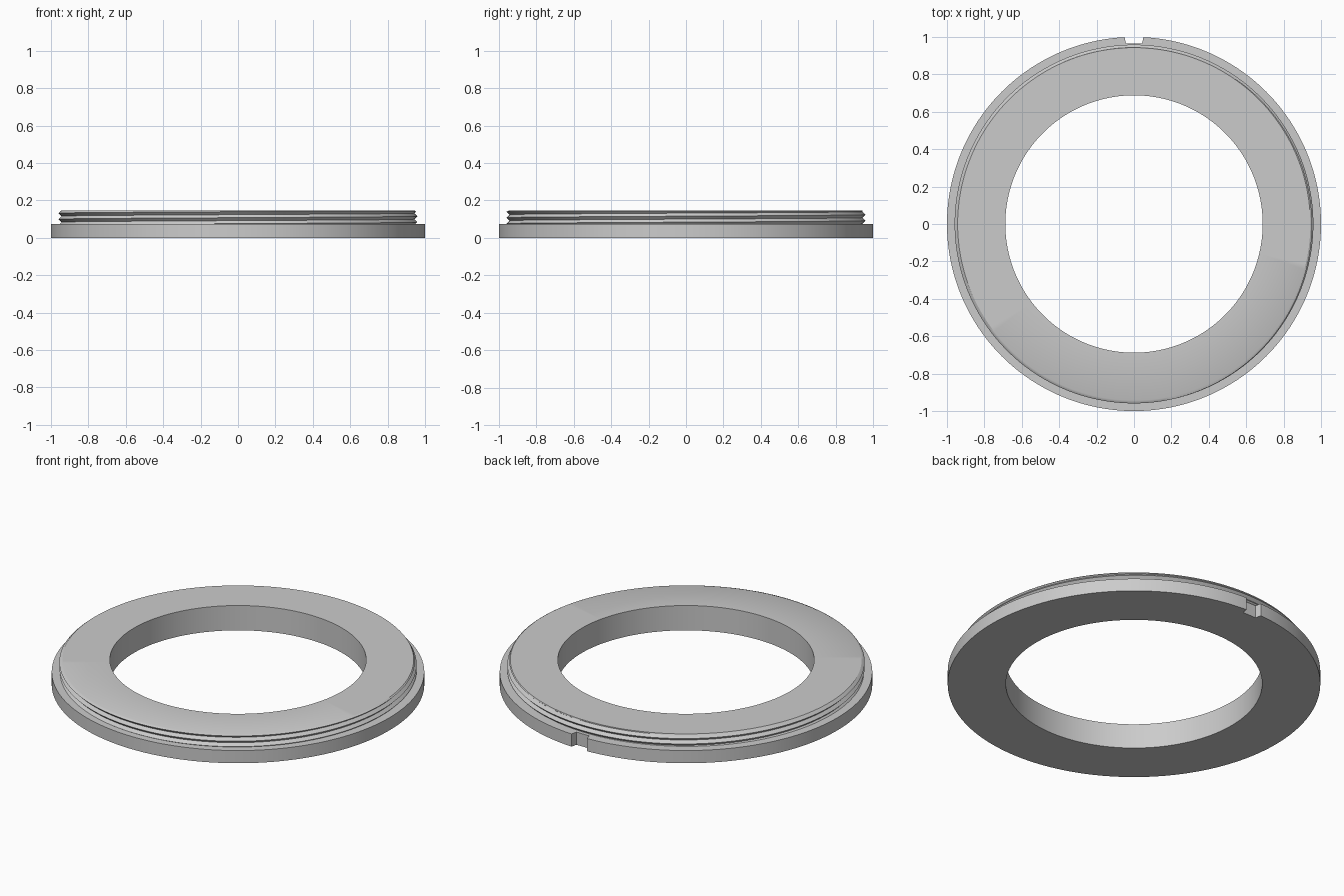
import bpy, bmesh
from math import cos, sin, pi

cube = bpy.data.objects.get("Cube")
if cube:
    bpy.data.objects.remove(cube, do_unlink=True)

SEGMENTS = 192
INNER, FLANGE, ROOT, CREST = 0.688, 1.0, 0.943, 0.959
FLANGE_TOP, THREAD_TOP, TOP = 0.075, 0.141, 0.147
PITCH, START = 0.032, 0.116

grey = bpy.data.materials.new("plain grey")
grey.use_nodes = True
colour = (0.6, 0.6, 0.6, 1)
grey.diffuse_color = colour
grey.node_tree.nodes["Principled BSDF"].inputs["Base Color"].default_value = colour


def thread_radius(z, turn):
    """Triangle wave that climbs one pitch per turn."""
    phase = ((z - START) / PITCH - turn) % 1
    return ROOT + (CREST - ROOT) * abs(1 - 2 * phase)


def section(turn):
    """Radius and height pairs of the ring at one angle."""
    points = [(INNER, 0), (FLANGE, 0), (FLANGE, FLANGE_TOP)]
    for k in range(-6, 6):
        z = START + PITCH * (k / 2 + turn)
        z = min(max(z, FLANGE_TOP), THREAD_TOP)
        points.append((thread_radius(z, turn), z))
    return points + [(ROOT, TOP), (INNER, TOP)]


def finish(bm, name):
    bmesh.ops.recalc_face_normals(bm, faces=bm.faces)
    mesh = bpy.data.meshes.new(name)
    bm.to_mesh(mesh)
    bm.free()
    obj = bpy.data.objects.new(name, mesh)
    bpy.context.collection.objects.link(obj)
    mesh.materials.append(grey)
    return obj


# Flanged ring with a helical thread on its collar
bm = bmesh.new()
columns = []
for i in range(SEGMENTS + 1):
    turn = i / SEGMENTS
    a = 2 * pi * turn
    columns.append([bm.verts.new((r * cos(a), r * sin(a), z)) for r, z in section(turn)])
for left, right in zip(columns, columns[1:]):
    for j in range(len(left)):
        k = (j + 1) % len(left)
        bm.faces.new((left[j], right[j], right[k], left[k]))
bmesh.ops.remove_doubles(bm, verts=bm.verts, dist=0.00002)
ring = finish(bm, "threaded_ring")

# Flared key notch through the back of the flange
bm = bmesh.new()
outline = [(-0.043, 0.964), (0.043, 0.964), (0.055, 1.02), (-0.055, 1.02)]
base = bm.faces.new([bm.verts.new((x, y, -0.05)) for x, y in outline])
extruded = bmesh.ops.extrude_face_region(bm, geom=[base])["geom"]
bmesh.ops.translate(bm, vec=(0, 0, 0.25),
                    verts=[v for v in extruded if isinstance(v, bmesh.types.BMVert)])
cutter = finish(bm, "notch_cutter")
cutter.hide_render = True

cut = ring.modifiers.new("notch", "BOOLEAN")
cut.operation, cut.object, cut.solver = "DIFFERENCE", cutter, "EXACT"
bpy.ops.object.select_all(action="DESELECT")
bpy.context.view_layer.objects.active = ring
ring.select_set(True)
bpy.ops.object.modifier_apply(modifier=cut.name)
bpy.data.objects.remove(cutter, do_unlink=True)
bpy.ops.object.shade_smooth_by_angle(angle=pi / 6)
